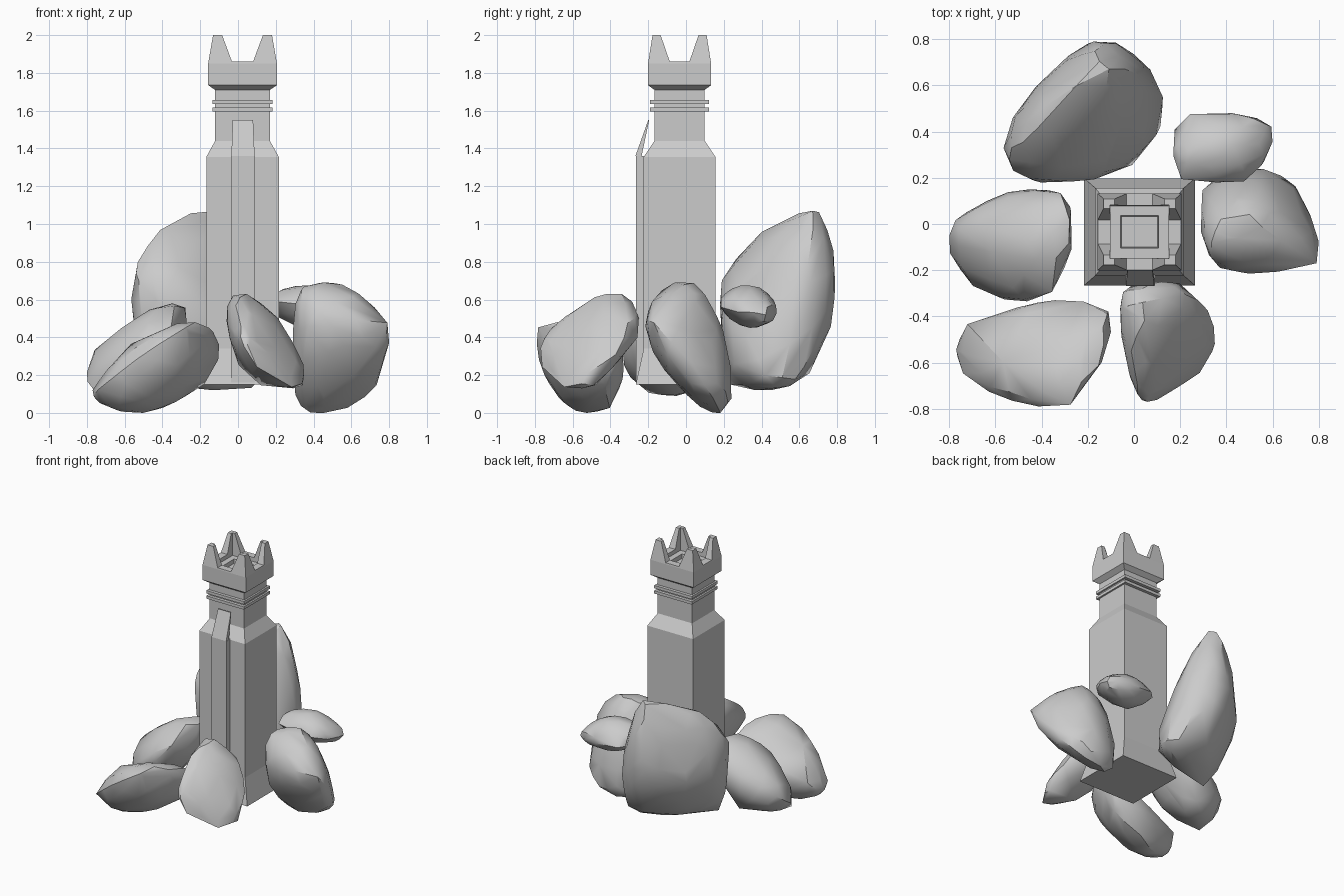
import bpy, bmesh
from mathutils import Vector

if "Cube" in bpy.data.objects:
    bpy.data.objects.remove(bpy.data.objects["Cube"])

CX, CY = 0.024, -0.034          # tower axis


def finish(name, bm):
    bmesh.ops.recalc_face_normals(bm, faces=bm.faces)
    me = bpy.data.meshes.new(name)
    bm.to_mesh(me)
    bm.free()
    ob = bpy.data.objects.new(name, me)
    bpy.context.scene.collection.objects.link(ob)
    return ob


def loft(name, rings):
    """Stack of rectangles (half x, half y, z) joined into a closed solid."""
    bm = bmesh.new()
    loops = [[bm.verts.new((CX + sx * hx, CY + sy * hy, z))
              for sx, sy in ((-1, -1), (1, -1), (1, 1), (-1, 1))]
             for hx, hy, z in rings]
    for a, b in zip(loops, loops[1:]):
        for i in range(4):
            j = (i + 1) % 4
            bm.faces.new((a[i], a[j], b[j], b[i]))
    bm.faces.new(loops[0][::-1])
    bm.faces.new(loops[-1])
    return finish(name, bm)


def hull(name, pts):
    bm = bmesh.new()
    for p in pts:
        bm.verts.new(p)
    res = bmesh.ops.convex_hull(bm, input=bm.verts)
    junk = {v for v in res["geom_interior"] if isinstance(v, bmesh.types.BMVert)}
    junk |= {v for v in bm.verts if not v.link_faces}
    bmesh.ops.delete(bm, geom=list(junk), context='VERTS')
    bmesh.ops.dissolve_limit(bm, angle_limit=0.02, verts=bm.verts, edges=bm.edges)
    return finish(name, bm)


def rock(name, pts, keep=0.97):
    """Faceted boulder: subdivided hull fitted to the extents of its key points."""
    pts = [Vector(p) for p in pts]
    cage = hull("rock_cage", pts)
    cage.modifiers.new("round", 'SUBSURF').levels = 1
    dg = bpy.context.evaluated_depsgraph_get()
    soft = [v.co.copy() for v in cage.evaluated_get(dg).data.vertices]
    bpy.data.objects.remove(cage)
    for k in range(3):
        lo, hi = min(p[k] for p in pts), max(p[k] for p in pts)
        a, b = min(p[k] for p in soft), max(p[k] for p in soft)
        for p in soft:
            p[k] = lo + (p[k] - a) * (hi - lo) / (b - a)
    mid = sum(pts, Vector()) / len(pts)
    ob = hull(name, soft + [mid.lerp(p, keep) for p in pts])
    bpy.ops.object.select_all(action='DESELECT')
    ob.select_set(True)
    bpy.context.view_layer.objects.active = ob
    bpy.ops.object.shade_smooth_by_angle(angle=0.55)
    return ob


# Tower shaft with flared foot and narrower neck
loft("tower_shaft", [(.24, .232, .15), (.192, .19, .34), (.192, .19, 1.355),
                     (.145, .133, 1.44), (.145, .133, 1.72)])

# Neck mouldings
for i, z in enumerate((1.595, 1.635)):
    loft(f"neck_ring_{i + 1}", [(.158, .156, z), (.158, .156, z + .022)])

# Crown: hollow stepped cup, notched on all sides to leave four corner merlons
crown = loft("crown", [(.145, .133, 1.71), (.182, .167, 1.735), (.182, .167, 1.85),
                       (.156, .143, 2.0), (.128, .116, 2.0), (.125, .113, 1.83),
                       (.082, .07, 1.83), (.078, .066, 1.80)])
for axis in (0, 1):
    pts = []
    for side in (-.4, .4):
        for w, z in ((-.056, 1.86), (.056, 1.86), (.145, 2.1), (-.145, 2.1)):
            x, y = (w, side) if axis == 0 else (side, w * .93)
            pts.append((CX + x, CY + y, z))
    cutter = hull("notch_cutter", pts)
    cutter.hide_render = True
    mod = crown.modifiers.new("notch", 'BOOLEAN')
    mod.operation, mod.solver, mod.object = 'DIFFERENCE', 'EXACT', cutter
    bpy.context.view_layer.objects.active = crown
    bpy.ops.object.modifier_apply(modifier=mod.name)
    bpy.data.objects.remove(cutter)

# Front rib and the leaning plate on top of it
hull("front_rib", [(x, y, z) for x in (-.037, .09) for y in (-.266, -.2)
                   for z in (.16, 1.36)])
hull("rib_plate", [(x, y, 1.36) for x in (-.035, .088) for y in (-.268, -.235)]
     + [(x, y, 1.55) for x in (-.028, .08) for y in (-.2, -.195)])

# Boulders around the foot
rock("boulder_back", [
    (-.25, .60, 1.07), (-.12, .70, .98), (-.45, .42, .85), (-.2, .79, .6),
    (-.565, .35, .6), (-.44, .18, .6), (-.48, .23, .74), (-.44, .22, .14),
    (.125, .53, .28), (.08, .48, .12), (-.1, .66, .2), (0, .25, .25),
    (-.43, .6, .5), (-.02, .69, .5), (-.12, .22, .6), (-.05, .6, .9), (-.5, .3, .25)])
rock("boulder_left", [
    (-.8, -.07, .18), (-.76, -.2, .10), (-.69, .06, .3), (-.38, .15, .43),
    (-.27, .08, .44), (-.33, -.05, .58), (-.35, -.3, .46), (-.56, -.335, .25),
    (-.6, -.1, .45), (-.5, -.05, .09), (-.3, -.1, .32), (-.5, .08, .12),
    (-.45, -.25, .2)])
rock("boulder_front_left", [
    (-.77, -.52, .1), (-.73, -.43, .18), (-.21, -.33, .33), (-.1, -.4, .31),
    (-.23, -.6, .48), (-.27, -.79, .46), (-.54, -.76, .3), (-.75, -.65, .12),
    (-.4, -.4, .02), (-.62, -.5, 0), (-.17, -.42, .15), (-.42, -.335, .2),
    (-.57, -.6, .37), (-.5, -.65, .05), (-.3, -.68, .22)])
rock("boulder_front", [
    (-.03, -.35, .63), (-.06, -.33, .47), (.12, -.32, .58), (.2, -.25, .4),
    (0, -.25, .42), (.28, -.4, .36), (.35, -.49, .14), (.29, -.65, .13),
    (.1, -.77, .24), (-.02, -.67, .4), (.05, -.6, .54), (.12, -.48, .14),
    (.0, -.45, .25), (.04, -.74, .34)])
rock("boulder_right", [
    (.41, -.06, .69), (.33, -.15, .6), (.46, -.215, .5), (.63, -.17, .45),
    (.8, -.175, .48), (.59, .05, .64), (.74, .02, .25), (.67, .13, .12),
    (.54, .24, .25), (.42, .17, .0), (.33, .1, .06), (.29, .15, .25),
    (.3, 0, .58), (.45, .1, .63), (.34, -.12, .28), (.6, -.1, .25)])
rock("boulder_small", [
    (.17, .41, .55), (.24, .48, .54), (.55, .45, .53), (.6, .36, .52),
    (.48, .18, .56), (.2, .19, .59), (.33, .34, .675), (.44, .42, .63),
    (.3, .29, .46), (.42, .38, .45), (.21, .3, .62), (.45, .25, .64)])
